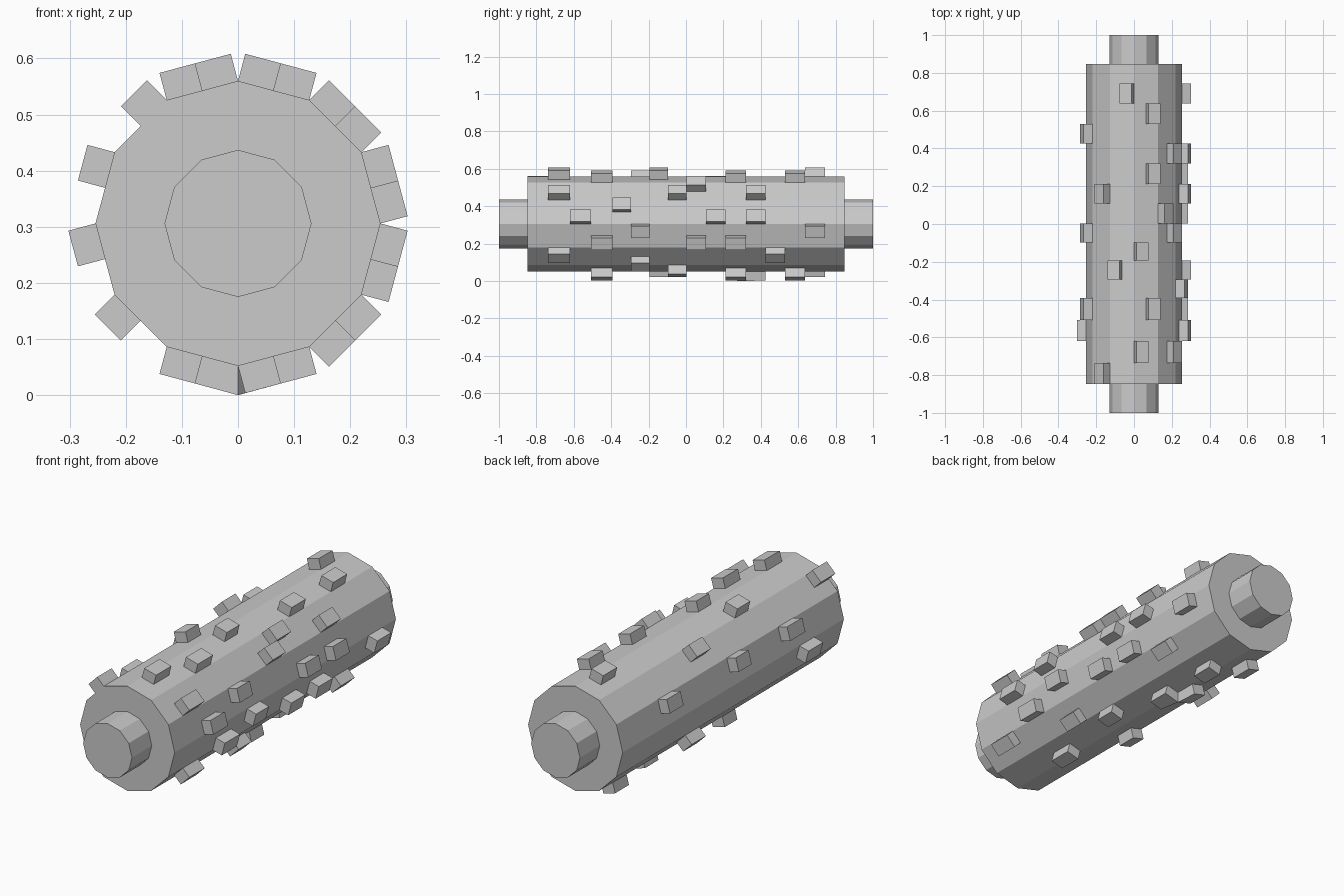
import bpy, bmesh, math
from mathutils import Vector

if "Cube" in bpy.data.objects:
    bpy.data.objects.remove(bpy.data.objects["Cube"])

R, AXLE_R, PEG_H, CZ = 0.254, 0.131, 0.05, 0.306
APOTHEM = R * math.cos(math.radians(15))
HALF = R * math.sin(math.radians(15))
# Row boundaries along the drum
ROWS = [-.848, -.737, -.62, -.508, -.392, -.293, -.194, -.097, .002,
        .108, .212, .32, .425, .53, .637, .743, .848]
# Occupied rows per facet: facet angle -> (lower-angle half, upper-angle half)
PEGS = {15: ((2, 9, 11), (4,)), 45: ((1, 7, 11), (8,)),
        75: ((3, 10, 13), (1, 6)), 105: ((14,), (5,)),
        135: ((0, 9), ()), 165: ((3, 7, 12), ()),
        195: ((2,), ()), 225: ((10,), ()),
        255: ((6, 14), (11,)), 285: ((3, 10, 13), (7,)),
        315: ((5,), (1, 12)), 345: ((3, 8, 10), (5, 14))}


def finish(bm, name):
    bmesh.ops.recalc_face_normals(bm, faces=bm.faces)
    mesh = bpy.data.meshes.new(name)
    bm.to_mesh(mesh)
    bm.free()
    obj = bpy.data.objects.new(name, mesh)
    bpy.context.collection.objects.link(obj)


# Twelve-sided drum with stepped axle stubs, lathed around y
bm = bmesh.new()
rings = []
for y, r in [(-1, AXLE_R), (ROWS[0], AXLE_R), (ROWS[0], R),
             (ROWS[-1], R), (ROWS[-1], AXLE_R), (1, AXLE_R)]:
    rings.append([bm.verts.new((r * math.cos(k * math.pi / 6), y,
                                CZ + r * math.sin(k * math.pi / 6)))
                  for k in range(12)])
for a, b in zip(rings, rings[1:]):
    for k in range(12):
        j = (k + 1) % 12
        bm.faces.new((a[k], a[j], b[j], b[k]))
bm.faces.new(rings[0])
bm.faces.new(rings[-1])
finish(bm, "drum")


def add_peg(bm, angle, t0, t1, y0, y1):
    """Open-bottomed block standing on one half of a drum facet."""
    c, s = math.cos(math.radians(angle)), math.sin(math.radians(angle))
    base, top = [[bm.verts.new((r * c - t * s, y, CZ + r * s + t * c))
                  for t, y in ((t0, y0), (t1, y0), (t1, y1), (t0, y1))]
                 for r in (APOTHEM, APOTHEM + PEG_H)]
    bm.faces.new(top)
    for k in range(4):
        j = (k + 1) % 4
        bm.faces.new((base[k], base[j], top[j], top[k]))


# Pegs
bm = bmesh.new()
for angle, halves in PEGS.items():
    for half, rows in enumerate(halves):
        for i in rows:
            add_peg(bm, angle, (half - 1) * HALF, half * HALF,
                    ROWS[i], ROWS[i + 1])
# Two pegs meet corner to corner underneath and share their outer corner
for v in bm.verts:
    if abs(v.co.x) < 0.02 and abs(v.co.y - ROWS[11]) < 0.001 and v.co.z < 0.02:
        v.co = Vector((0, ROWS[11], 0))
finish(bm, "pegs")
